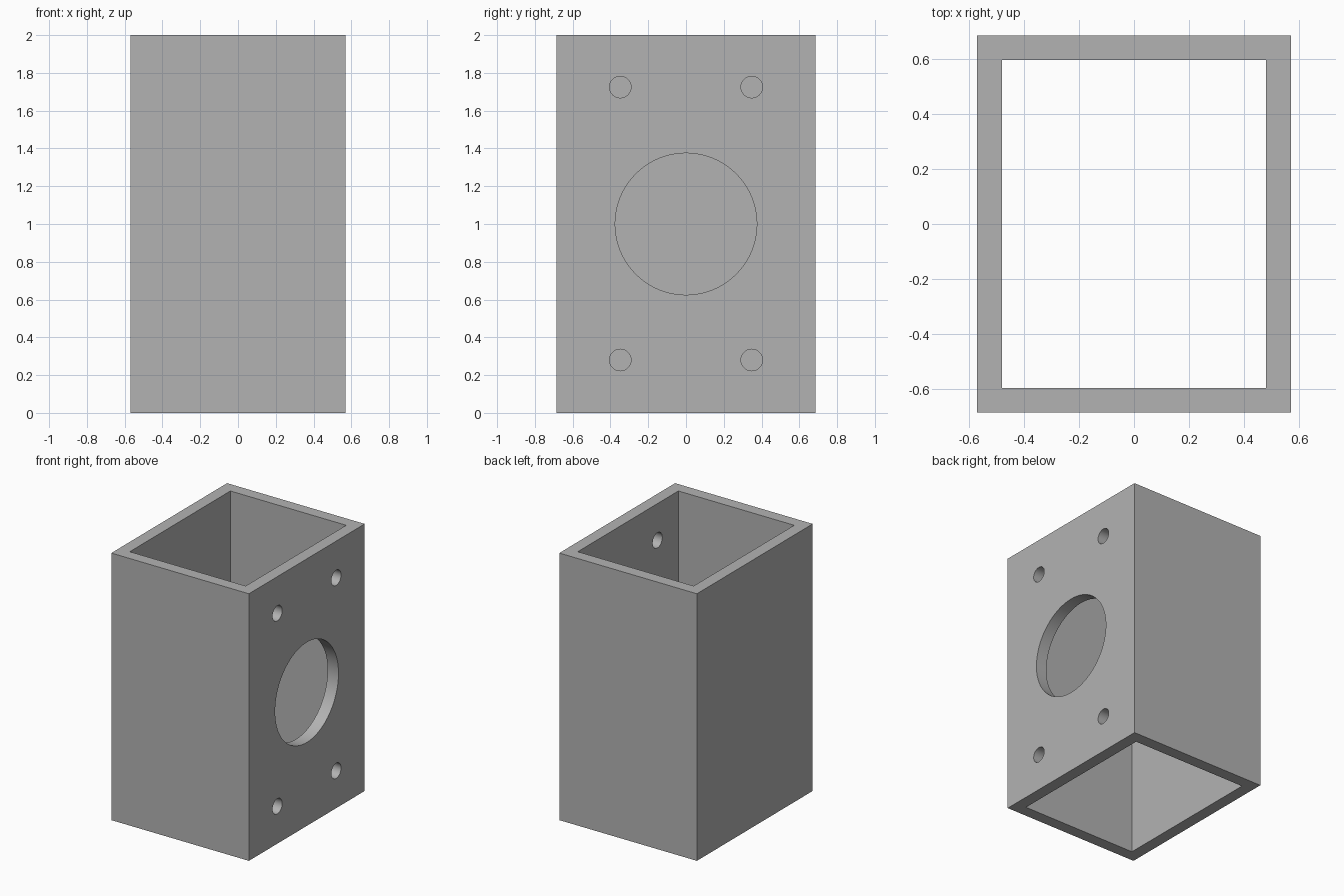
import bpy
from math import pi, radians

default = bpy.data.objects.get("Cube")
if default:
    bpy.data.objects.remove(default, do_unlink=True)

HALF_X, HALF_Y, HEIGHT, WALL = 0.57, 0.685, 2.0, 0.09

grey = bpy.data.materials.new("plain grey")
grey.use_nodes = True
colour = (0.45, 0.45, 0.45, 1)
grey.diffuse_color = colour
grey.node_tree.nodes["Principled BSDF"].inputs["Base Color"].default_value = colour


def box(name, half_x, half_y, height):
    bpy.ops.mesh.primitive_cube_add(size=1, location=(0, 0, HEIGHT / 2))
    obj = bpy.context.object
    obj.name = name
    obj.scale = (2 * half_x, 2 * half_y, height)
    bpy.ops.object.transform_apply(location=True, rotation=True, scale=True)
    obj.data.materials.append(grey)
    return obj


def drill(name, y, z, radius, sides):
    """Cylinder along x that passes only through the +x wall."""
    bpy.ops.mesh.primitive_cylinder_add(
        vertices=sides, radius=radius, depth=4 * WALL,
        location=(HALF_X - WALL / 2, y, z), rotation=(0, pi / 2, 0))
    obj = bpy.context.object
    obj.name = name
    obj.data.materials.append(grey)
    return obj


# Open rectangular tube
housing = box("housing", HALF_X, HALF_Y, HEIGHT)
cutters = [box("cavity_cutter", HALF_X - WALL, HALF_Y - WALL, HEIGHT + 0.4)]

# Large bore and four screw holes in one side wall
cutters.append(drill("bore_cutter", 0, 1.0, 0.375, 96))
for y in (-0.348, 0.348):
    for z in (0.28, 1.725):
        cutters.append(drill("screw_hole_cutter", y, z, 0.057, 48))

# Cut everything out, then drop the cutters
bpy.ops.object.select_all(action="DESELECT")
housing.select_set(True)
bpy.context.view_layer.objects.active = housing
for cutter in cutters:
    cutter.hide_render = True
    cut = housing.modifiers.new("cut", "BOOLEAN")
    cut.operation = "DIFFERENCE"
    cut.solver = "EXACT"
    cut.object = cutter
    bpy.ops.object.modifier_apply(modifier=cut.name)
    bpy.data.objects.remove(cutter, do_unlink=True)

bpy.ops.object.shade_smooth_by_angle(angle=radians(30))
